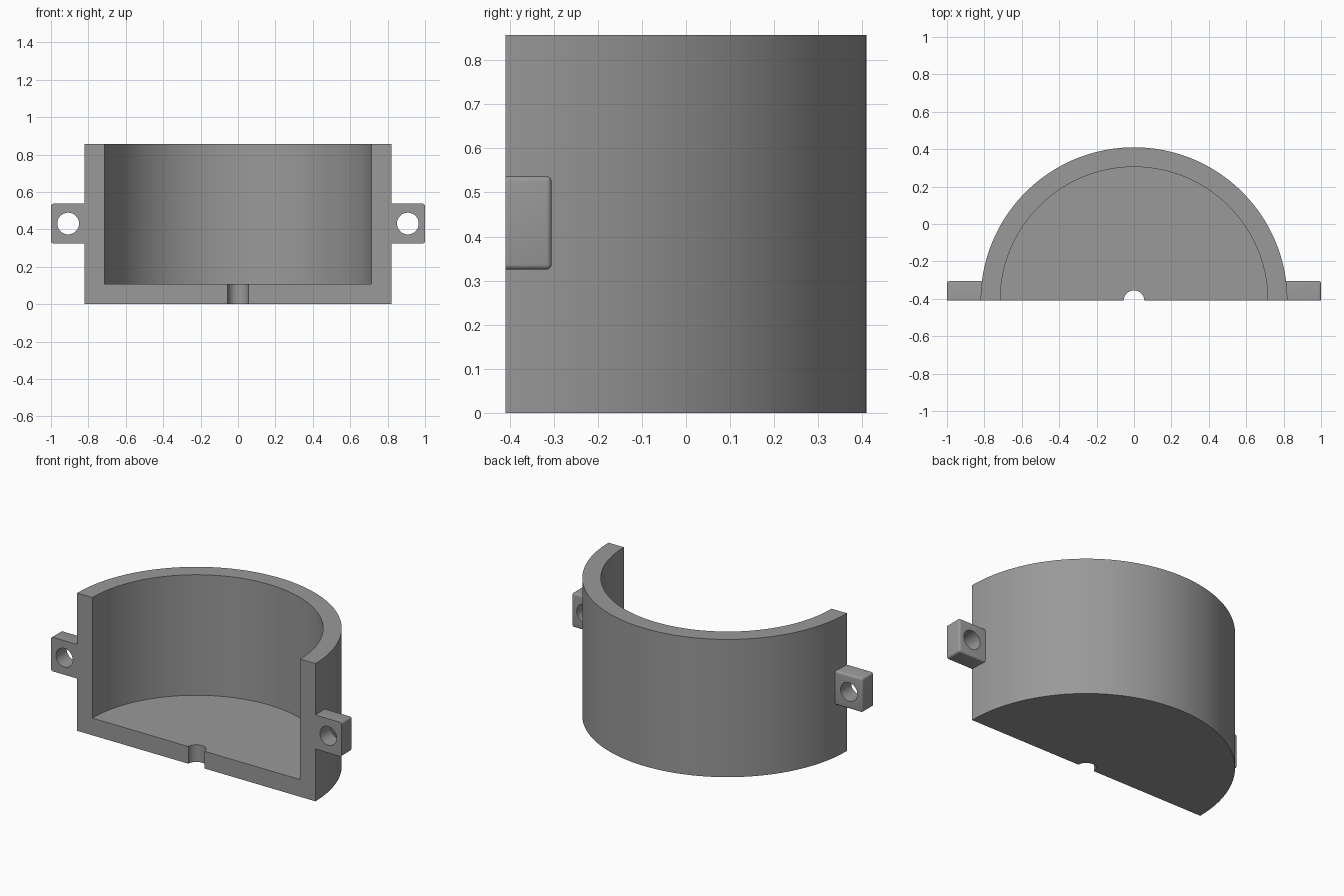
import bpy, bmesh, math

if "Cube" in bpy.data.objects:
    bpy.data.objects.remove(bpy.data.objects["Cube"])

R, r, H, F = 0.82, 0.715, 0.857, 0.107   # outer and inner radius, height, floor thickness
NOTCH = 0.055
Y0 = -0.41                               # flat split plane at the front
SEG = 96

grey = bpy.data.materials.new("plain grey")
grey.diffuse_color = (0.32, 0.32, 0.32, 1)
grey.use_nodes = True
grey.node_tree.nodes["Principled BSDF"].inputs["Base Color"].default_value = grey.diffuse_color


def make_object(name, bm):
    bmesh.ops.recalc_face_normals(bm, faces=bm.faces)
    mesh = bpy.data.meshes.new(name)
    bm.to_mesh(mesh)
    bm.free()
    mesh.materials.append(grey)
    ob = bpy.data.objects.new(name, mesh)
    bpy.context.collection.objects.link(ob)
    return ob


def smooth(ob):
    bpy.ops.object.select_all(action='DESELECT')
    ob.select_set(True)
    bpy.context.view_layer.objects.active = ob
    bpy.ops.object.shade_smooth_by_angle(angle=math.radians(30))


# Half cup: half-circle rows of vertices joined by walls and caps
bm = bmesh.new()


def arc(radius, z, n):
    return [bm.verts.new((radius * math.cos(math.pi * i / n),
                          Y0 + radius * math.sin(math.pi * i / n), z))
            for i in range(n + 1)]


def bridge(a, b):
    for i in range(len(a) - 1):
        bm.faces.new((a[i], a[i + 1], b[i + 1], b[i]))


out_low, out_top = arc(R, 0, SEG), arc(R, H, SEG)
in_low, in_top = arc(r, F, SEG), arc(r, H, SEG)
notch_low, notch_top = arc(NOTCH, 0, 24), arc(NOTCH, F, 24)
bridge(out_low, out_top)
bridge(out_top, in_top)
bridge(in_top, in_low)
bridge(notch_low, notch_top)
bm.faces.new(out_low + notch_low[::-1])       # underside
bm.faces.new(in_low + notch_top[::-1])        # cup floor
for e in (0, -1):                             # L-shaped cut faces
    bm.faces.new([row[e] for row in (out_low, notch_low, notch_top,
                                     in_low, in_top, out_top)])
smooth(make_object("half_cup", bm))

# Bolt lugs: a block with rounded back and outer edges, drilled through
X1, Y1, Z0, Z1 = 1.0, -0.305, 0.325, 0.537
bm = bmesh.new()
plan = [(R, Y0), (X1, Y0), (X1, Y1), (0.80, Y1)]
low = [bm.verts.new((x, y, Z0)) for x, y in plan]
top = [bm.verts.new((x, y, Z1)) for x, y in plan]
bm.faces.new(low)
bm.faces.new(top)
for i in range(4):
    j = (i + 1) % 4
    bm.faces.new((low[i], low[j], top[j], top[i]))
edges = [e for e in bm.edges
         if all(abs(v.co.x - X1) < 1e-4 for v in e.verts) and
         not all(abs(v.co.y - Y0) < 1e-4 for v in e.verts)
         or all(abs(v.co.y - Y1) < 1e-4 for v in e.verts) and
         any(abs(v.co.x - X1) < 1e-4 for v in e.verts)]
bmesh.ops.bevel(bm, geom=edges, offset=0.012, segments=4, profile=0.5,
                affect='EDGES')
lugs = make_object("bolt_lugs", bm)

bpy.ops.mesh.primitive_cylinder_add(vertices=48, radius=0.058, depth=0.4,
                                    location=(0.908, -0.36, 0.431),
                                    rotation=(math.pi / 2, 0, 0))
drill = bpy.context.object
drill.name = "hole_cutter"
drill.data.materials.append(grey)
drill.hide_render = True

bpy.context.view_layer.objects.active = lugs
cut = lugs.modifiers.new("bolt hole", 'BOOLEAN')
cut.operation, cut.solver, cut.object = 'DIFFERENCE', 'EXACT', drill
mirror = lugs.modifiers.new("other side", 'MIRROR')
mirror.use_clip = False
for name in ("bolt hole", "other side"):
    bpy.ops.object.modifier_apply(modifier=name)
bpy.data.objects.remove(drill)
smooth(lugs)
